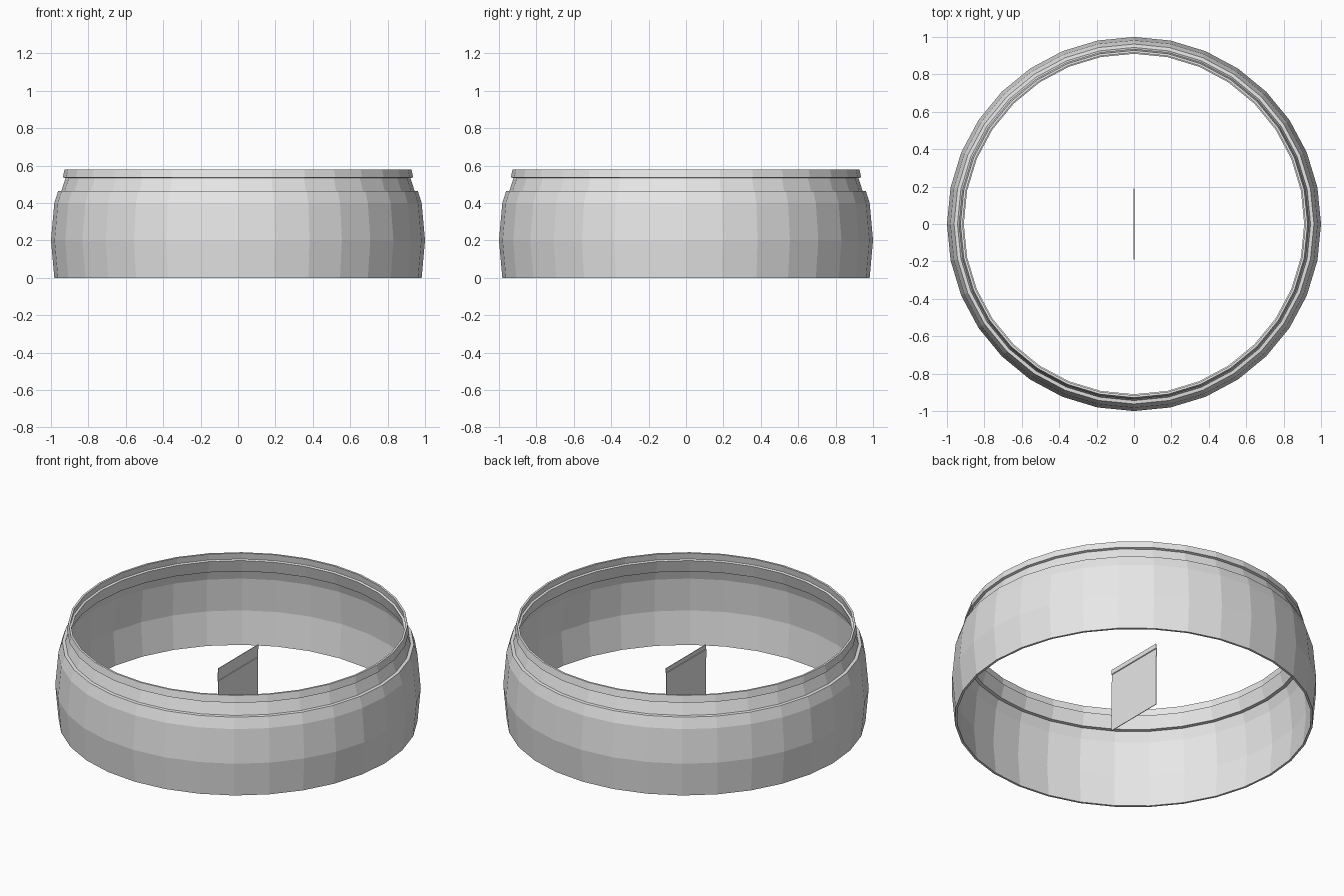
import bpy, bmesh, math

if "Cube" in bpy.data.objects:
    bpy.data.objects.remove(bpy.data.objects["Cube"])

SIDES = 32
mat = bpy.data.materials.new("light grey")
mat.diffuse_color = (0.8, 0.8, 0.8, 1)
mat.use_nodes = True
mat.node_tree.nodes["Principled BSDF"].inputs["Base Color"].default_value = mat.diffuse_color


def finish(name, bm):
    bmesh.ops.recalc_face_normals(bm, faces=bm.faces)
    me = bpy.data.meshes.new(name)
    bm.to_mesh(me)
    bm.free()
    me.materials.append(mat)
    ob = bpy.data.objects.new(name, me)
    bpy.context.collection.objects.link(ob)
    return ob


# Wall section (radius, height): bulging wall, shelf, leaning neck, raised lip
outer = [(0.982, 0), (1.0, 0.2), (0.982, 0.4), (0.962, 0.463), (0.944, 0.465),
         (0.922, 0.533), (0.936, 0.537), (0.928, 0.578)]
inner = [(0.916, 0.578), (0.922, 0.54), (0.910, 0.536), (0.932, 0.461),
         (0.951, 0.459), (0.969, 0.4), (0.987, 0.2), (0.969, 0)]
section = outer + inner

# Ring wall
bm = bmesh.new()
rings = []
for i in range(SIDES):
    a = 2 * math.pi * i / SIDES
    rings.append([bm.verts.new((r * math.cos(a), r * math.sin(a), z)) for r, z in section])
n = len(section)
for i in range(SIDES):
    p, q = rings[i], rings[(i + 1) % SIDES]
    for k in range(n):
        m = (k + 1) % n
        bm.faces.new((p[k], q[k], q[m], p[m]))
finish("ring_wall", bm)

# Small centre panel: thin upright plate with the same shelf and lip
S = 0.66
plate = [(0.002, 0), (0.002, 0.463), (-0.001, 0.465), (-0.001, 0.533), (0.003, 0.537), (0.003, 0.578),
         (-0.001, 0.578), (-0.001, 0.54), (-0.004, 0.536), (-0.004, 0.461), (-0.002, 0.459), (-0.002, 0)]
bm = bmesh.new()
ends = [[bm.verts.new((x, y, z * S)) for x, z in plate] for y in (-0.19, 0.19)]
for k in range(len(plate)):
    m = (k + 1) % len(plate)
    bm.faces.new((ends[0][k], ends[0][m], ends[1][m], ends[1][k]))
for e in ends:
    bm.faces.new(e)
finish("centre_panel", bm)
